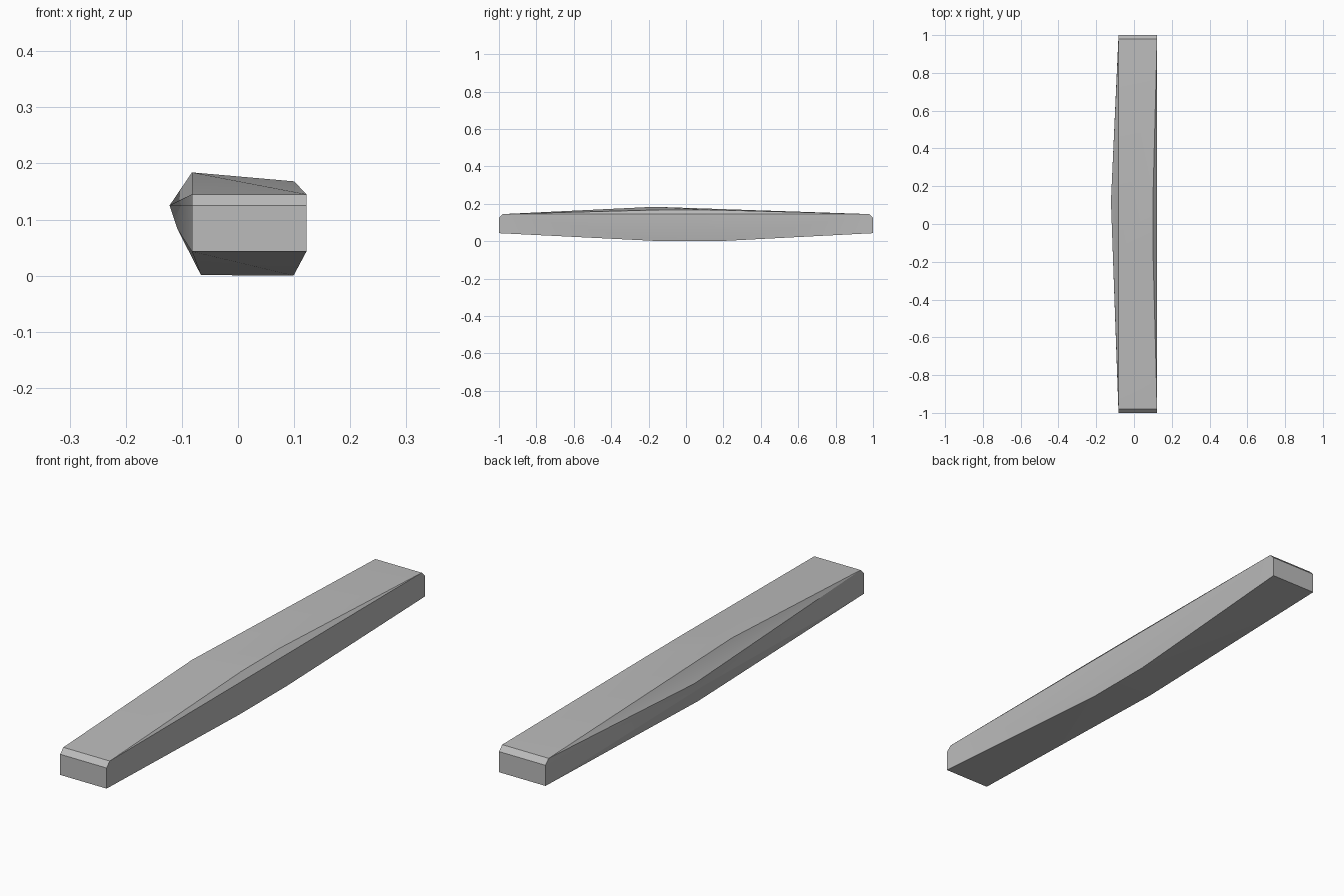
import bpy
import bmesh
import math

cube = bpy.data.objects.get("Cube")
if cube:
    bpy.data.objects.remove(cube, do_unlink=True)

# One plain grey
grey = bpy.data.materials.new("stone_grey")
grey.use_nodes = True
colour = (0.5, 0.5, 0.5, 1)
grey.diffuse_color = colour
grey.node_tree.nodes["Principled BSDF"].inputs["Base Color"].default_value = colour

LEFT, RIGHT = 0.122, -0.082   # side planes at the two ends
bm = bmesh.new()
vert = bm.verts.new

# Swollen middle of the bar
peak = vert((RIGHT, -0.17, 0.184))
bulge = vert((-LEFT, 0.12, 0.125))
under_bulge = vert((-0.108, 0.04, 0.083))
keel = vert((-0.066, 0.02, 0.001))
ridge = {s: vert((0.1, s * 0.12, 0.168)) for s in (-1, 1)}
belly = {s: vert((0.099, 0.02 + s * 0.15, 0)) for s in (-1, 1)}

# Each end: flat butt, chamfered top edge, faces fanning into the middle
top_edge = {}
for s in (-1, 1):
    top_r, top_l = [vert((x, s * 0.98, 0.145)) for x in (RIGHT, LEFT)]
    butt_r, butt_l = [vert((x, s, 0.125)) for x in (RIGHT, LEFT)]
    low_r, low_l = [vert((x, s, 0.043)) for x in (RIGHT, LEFT)]
    top_edge[s] = top_l
    for face in (
        (butt_r, butt_l, low_l, low_r),          # butt
        (top_r, top_l, butt_l, butt_r),          # chamfer
        (top_r, top_l, peak),                    # top
        (top_l, ridge[s], peak),
        (top_l, butt_l, low_l, belly[s]),        # straight side
        (top_r, peak, bulge),                    # bulged side
        (top_r, bulge, butt_r),
        (butt_r, bulge, under_bulge),
        (butt_r, under_bulge, low_r),
        (low_r, under_bulge, keel),
        (low_r, low_l, belly[s]),                # underside
        (low_r, belly[s], keel),
    ):
        bm.faces.new(face)

# Faces that bridge the two halves
bm.faces.new((peak, ridge[-1], ridge[1]))
bm.faces.new((top_edge[-1], ridge[-1], ridge[1]))
bm.faces.new((top_edge[-1], ridge[1], top_edge[1]))
bm.faces.new((top_edge[-1], top_edge[1], belly[1]))
bm.faces.new((top_edge[-1], belly[1], belly[-1]))
bm.faces.new((belly[-1], belly[1], keel))

bmesh.ops.recalc_face_normals(bm, faces=bm.faces[:])
mesh = bpy.data.meshes.new("tapered_bar")
bm.to_mesh(mesh)
bm.free()
mesh.materials.append(grey)
bar = bpy.data.objects.new("tapered_bar", mesh)
bpy.context.collection.objects.link(bar)

# Soft shading along the sides, crisp edges elsewhere
bpy.ops.object.select_all(action="DESELECT")
bar.select_set(True)
bpy.context.view_layer.objects.active = bar
bpy.ops.object.shade_smooth_by_angle(angle=math.radians(25))
